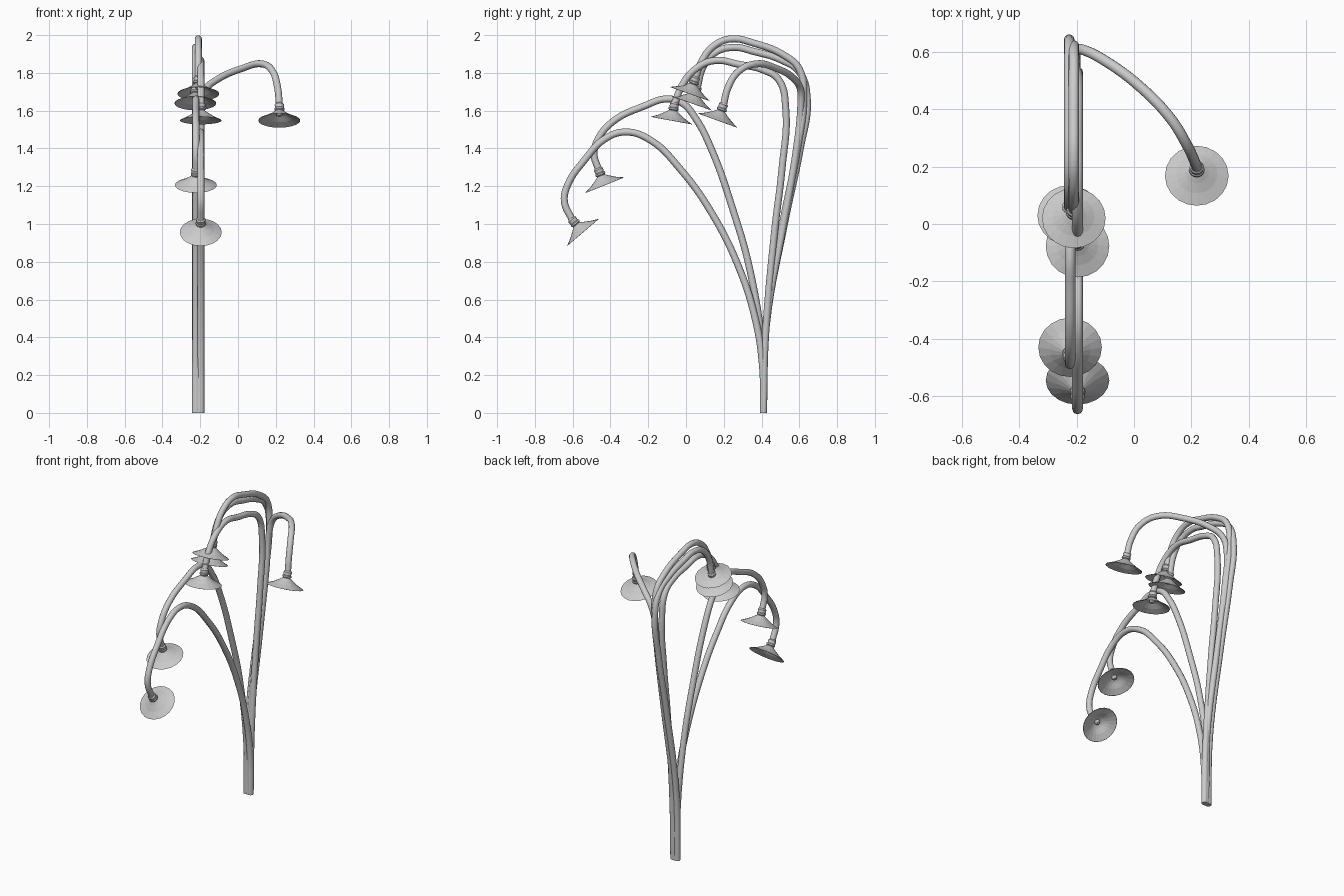
import bpy, math
from mathutils import Vector

def tube(name, pts, r=0.0185):
    # smooth path through the points with a round bevel, converted to mesh
    cu = bpy.data.curves.new(name, 'CURVE')
    cu.dimensions = '3D'
    cu.resolution_u = 7
    cu.bevel_depth = r
    cu.bevel_resolution = 4
    cu.use_fill_caps = True
    sp = cu.splines.new('BEZIER')
    sp.bezier_points.add(len(pts) - 1)
    for bp, p in zip(sp.bezier_points, pts):
        bp.co = p
        bp.handle_left_type = bp.handle_right_type = 'AUTO'
    ob = bpy.data.objects.new(name, cu)
    bpy.context.collection.objects.link(ob)
    bpy.ops.object.select_all(action='DESELECT')
    ob.select_set(True)
    bpy.context.view_layer.objects.active = ob
    bpy.ops.object.convert(target='MESH')
    bpy.ops.object.shade_smooth_by_angle(angle=math.radians(40))

def lathe(name, profile, centre, axis, n=20):
    # spin (radius, height) profile round the lamp axis
    rot = Vector((0, 0, 1)).rotation_difference(-Vector(axis).normalized())
    verts, faces = [], []
    for r, h in profile:
        for i in range(n):
            a = 2 * math.pi * i / n
            verts.append((r * math.cos(a), r * math.sin(a), h))
    for k in range(len(profile) - 1):
        for i in range(n):
            j = (i + 1) % n
            faces.append((k*n + i, k*n + j, (k+1)*n + j, (k+1)*n + i))
    faces.append([(len(profile) - 1) * n + i for i in range(n)])
    faces.append(list(range(n))[::-1])
    me = bpy.data.meshes.new(name)
    me.from_pydata(verts, [], faces)
    ob = bpy.data.objects.new(name, me)
    bpy.context.collection.objects.link(ob)
    ob.rotation_mode = 'QUATERNION'
    ob.rotation_quaternion = rot
    ob.location = centre

# inside of the bowl, rim, flared outside (flat facets)
SHADE = [(0.016, 0.046), (0.04, 0.036), (0.07, 0.017), (0.109, 0.0),
         (0.111, 0.001), (0.072, 0.02), (0.042, 0.039), (0.022, 0.054)]
# socket with a stepped collar
COLLAR = [(0.022, 0.046), (0.022, 0.056), (0.027, 0.06), (0.027, 0.068),
          (0.023, 0.072), (0.025, 0.09), (0.019, 0.098)]
# small bulb holder under the shade
BULB = [(0.008, 0.026), (0.015, 0.032), (0.017, 0.04), (0.014, 0.05)]

def lamp(name, pts, centre, axis):
    axis = Vector(axis).normalized()
    centre = Vector(centre)
    tube(name + "_stem", [Vector(p) for p in pts] + [centre - axis * 0.09])
    lathe(name + "_shade", SHADE, centre, axis)
    lathe(name + "_collar", COLLAR, centre, axis, 16)
    lathe(name + "_bulb_holder", BULB, centre, axis, 12)

def flat(x, yz):
    return [(x, y, z) for y, z in yz]

# two low lamps reaching forward
lamp("low_lamp", flat(-0.197, [(0.41, 0), (0.405, 0.25), (0.366, 0.5), (0.28, 0.77),
     (0.135, 1.06), (-0.03, 1.29), (-0.19, 1.445), (-0.32, 1.487), (-0.43, 1.45),
     (-0.54, 1.335), (-0.625, 1.21), (-0.644, 1.12)]),
     (-0.197, -0.545, 0.955), (0, 0.65, -0.76))
lamp("second_lamp", flat(-0.223, [(0.41, 0), (0.407, 0.3), (0.34, 0.75), (0.247, 1.08),
     (0.135, 1.395), (0.05, 1.56), (-0.02, 1.64), (-0.1, 1.662), (-0.22, 1.625),
     (-0.39, 1.54), (-0.47, 1.44), (-0.487, 1.37)]),
     (-0.223, -0.43, 1.205), (0, 0.37, -0.93))

# three tall lamps curling back over the front
lamp("middle_lamp", flat(-0.197, [(0.41, 0), (0.42, 0.39), (0.47, 0.97), (0.508, 1.29),
     (0.528, 1.61), (0.49, 1.765), (0.41, 1.815), (0.28, 1.845), (0.15, 1.865),
     (0.05, 1.82), (-0.02, 1.735)]), (-0.197, -0.077, 1.547), (0, -0.18, -0.98))
lamp("tallest_lamp", flat(-0.21, [(0.41, 0), (0.425, 0.49), (0.515, 1.02), (0.59, 1.4),
     (0.622, 1.66), (0.6, 1.82), (0.52, 1.893), (0.36, 1.957), (0.24, 1.98),
     (0.15, 1.945), (0.085, 1.865)]), (-0.21, 0.02, 1.688), (0, -0.33, -0.94))
lamp("outer_lamp", flat(-0.226, [(0.41, 0), (0.425, 0.46), (0.525, 1.02), (0.605, 1.4),
     (0.642, 1.66), (0.6, 1.805), (0.5, 1.87), (0.36, 1.913), (0.25, 1.935),
     (0.15, 1.905), (0.09, 1.83)]), (-0.226, 0.03, 1.638), (0, -0.33, -0.94))

# tall lamp branching off to the right
lamp("side_lamp", [(-0.205, 0.41, 0), (-0.205, 0.425, 0.46), (-0.205, 0.52, 1.02),
     (-0.205, 0.585, 1.4), (-0.2, 0.608, 1.63), (-0.17, 0.605, 1.715),
     (-0.11, 0.575, 1.765), (0.02, 0.48, 1.823), (0.13, 0.365, 1.847),
     (0.185, 0.275, 1.805), (0.21, 0.222, 1.72)],
     (0.219, 0.168, 1.547), (0, -0.34, -0.94))
